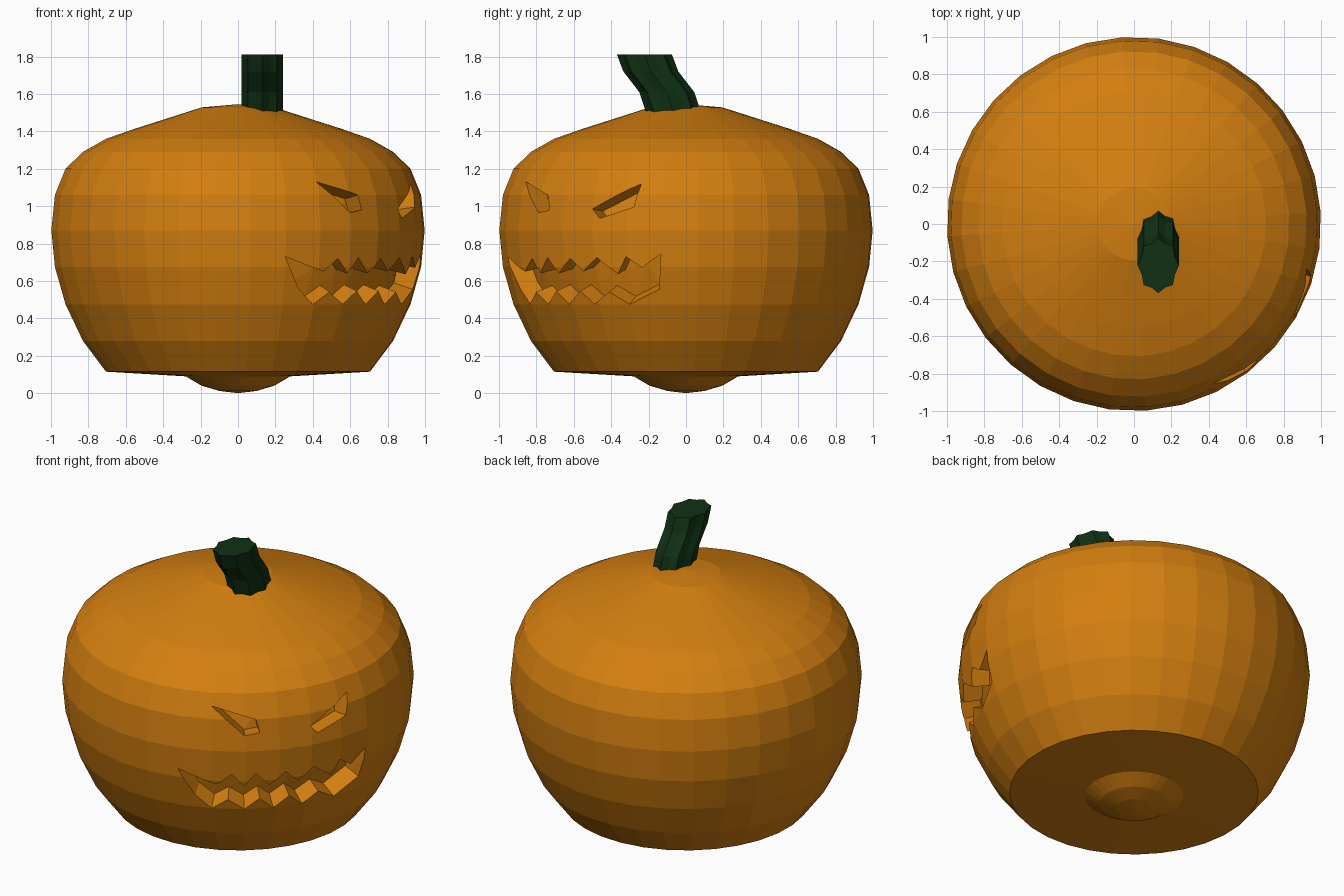
import bpy, bmesh, math

if "Cube" in bpy.data.objects:
    bpy.data.objects.remove(bpy.data.objects["Cube"])

FACE = math.radians(48.7)          # carved face is turned towards +x
CENTRE_Z = 0.87


def material(name, rgb):
    m = bpy.data.materials.new(name)
    m.diffuse_color = (*rgb, 1)
    m.use_nodes = True
    m.node_tree.nodes["Principled BSDF"].inputs["Base Color"].default_value = m.diffuse_color
    return m


def finish(bm, name, mat):
    bmesh.ops.recalc_face_normals(bm, faces=bm.faces[:])
    me = bpy.data.meshes.new(name)
    bm.to_mesh(me)
    bm.free()
    me.materials.append(mat)
    ob = bpy.data.objects.new(name, me)
    bpy.context.collection.objects.link(ob)
    return ob


def skin(bm, rings):
    for a, b in zip(rings, rings[1:]):
        n = len(a)
        for i in range(n):
            bm.faces.new((a[i], a[(i + 1) % n], b[(i + 1) % n], b[i]))


orange = material("pumpkin orange", (0.65, 0.21, 0.005))
green = material("stem green", (0.005, 0.03, 0.007))

# Pumpkin body: 32-sided lathe, radius and height from bottom to top
PROFILE = [(0.1, 0.012), (0.195, 0.04), (0.28, 0.09), (0.707, 0.115), (0.831, 0.28),
           (0.924, 0.475), (0.981, 0.675), (1.0, 0.87), (0.981, 1.06), (0.924, 1.20),
           (0.831, 1.29), (0.707, 1.36), (0.556, 1.413), (0.383, 1.468), (0.195, 1.528)]
bm = bmesh.new()
rings = [[bm.verts.new((r * math.sin(FACE + i * math.tau / 32),
                        -r * math.cos(FACE + i * math.tau / 32), z)) for i in range(32)]
         for r, z in PROFILE]
skin(bm, rings)
for ring, z in ((rings[0], 0.0), (rings[-1], 1.545)):
    pole = bm.verts.new((0, 0, z))
    for i in range(32):
        bm.faces.new((ring[i], ring[(i + 1) % 32], pole))
body = finish(bm, "pumpkin_body", orange)


def radius(z):
    for (r0, z0), (r1, z1) in zip(PROFILE, PROFILE[1:]):
        if z0 <= z <= z1:
            return r0 + (r1 - r0) * (z - z0) / (z1 - z0)


# Carvings: outlines as (degrees round from the front, height)
LEFT_EYE = [(26, 1.13), (41, 1.06), (42.2, 0.98), (37.2, 0.965)]
RIGHT_EYE = [(59.6, 0.985), (75.5, 1.12), (73.5, 0.995), (62.3, 0.935)]
MOUTH = [(14.8, 0.73), (28, 0.65), (33, 0.72), (37, 0.64), (41, 0.725), (45.5, 0.64),
         (51, 0.72), (55.5, 0.65), (61, 0.725), (68, 0.635), (71, 0.73), (76, 0.67),
         (82.2, 0.745), (81.3, 0.555), (71, 0.475), (64, 0.54), (58, 0.475), (53, 0.545),
         (47.5, 0.475), (42.5, 0.545), (37.2, 0.475), (31.5, 0.54), (25.6, 0.475), (20, 0.56)]


def carve(name, outline):
    """Cut a recess that follows the curve of the body and narrows inwards."""
    bm = bmesh.new()
    flat = [bm.verts.new((math.radians(a), z, 0)) for a, z in outline]
    edges = [bm.edges.new((flat[i - 1], flat[i])) for i in range(len(flat))]
    bmesh.ops.triangle_fill(bm, edges=edges, use_beauty=True)
    bm.verts.index_update()
    tris = [[v.index for v in f.verts] for f in bm.faces]
    bm.free()
    bm = bmesh.new()
    layers = []
    for k in (0.89, 1.12):
        layers.append([bm.verts.new((k * radius(z) * math.sin(math.radians(a)),
                                     -k * radius(z) * math.cos(math.radians(a)),
                                     CENTRE_Z + k * (z - CENTRE_Z))) for a, z in outline])
    skin(bm, layers)
    for layer in layers:
        for t in tris:
            bm.faces.new([layer[i] for i in t])
    cutter = finish(bm, name, orange)
    cutter.hide_render = True
    cutter.hide_set(True)
    mod = body.modifiers.new(name, 'BOOLEAN')
    mod.operation, mod.solver, mod.object = 'DIFFERENCE', 'EXACT', cutter


carve("left_eye_cutter", LEFT_EYE)
carve("right_eye_cutter", RIGHT_EYE)
carve("mouth_cutter", MOUTH)

# Stem: ridged oval section swept along a bent path
bm = bmesh.new()
rings = []
for y, z in ((-0.055, 1.44), (-0.07, 1.51), (-0.103, 1.61), (-0.188, 1.72), (-0.222, 1.81)):
    ring = []
    for i in range(16):
        a = i * math.tau / 16
        k = 1.0 if i % 2 == 0 else 0.87
        ring.append(bm.verts.new((0.13 + 0.11 * k * math.cos(a), y + 0.147 * k * math.sin(a), z)))
    rings.append(ring)
skin(bm, rings)
bm.faces.new(rings[0])
bm.faces.new(rings[-1])
finish(bm, "stem", green)
